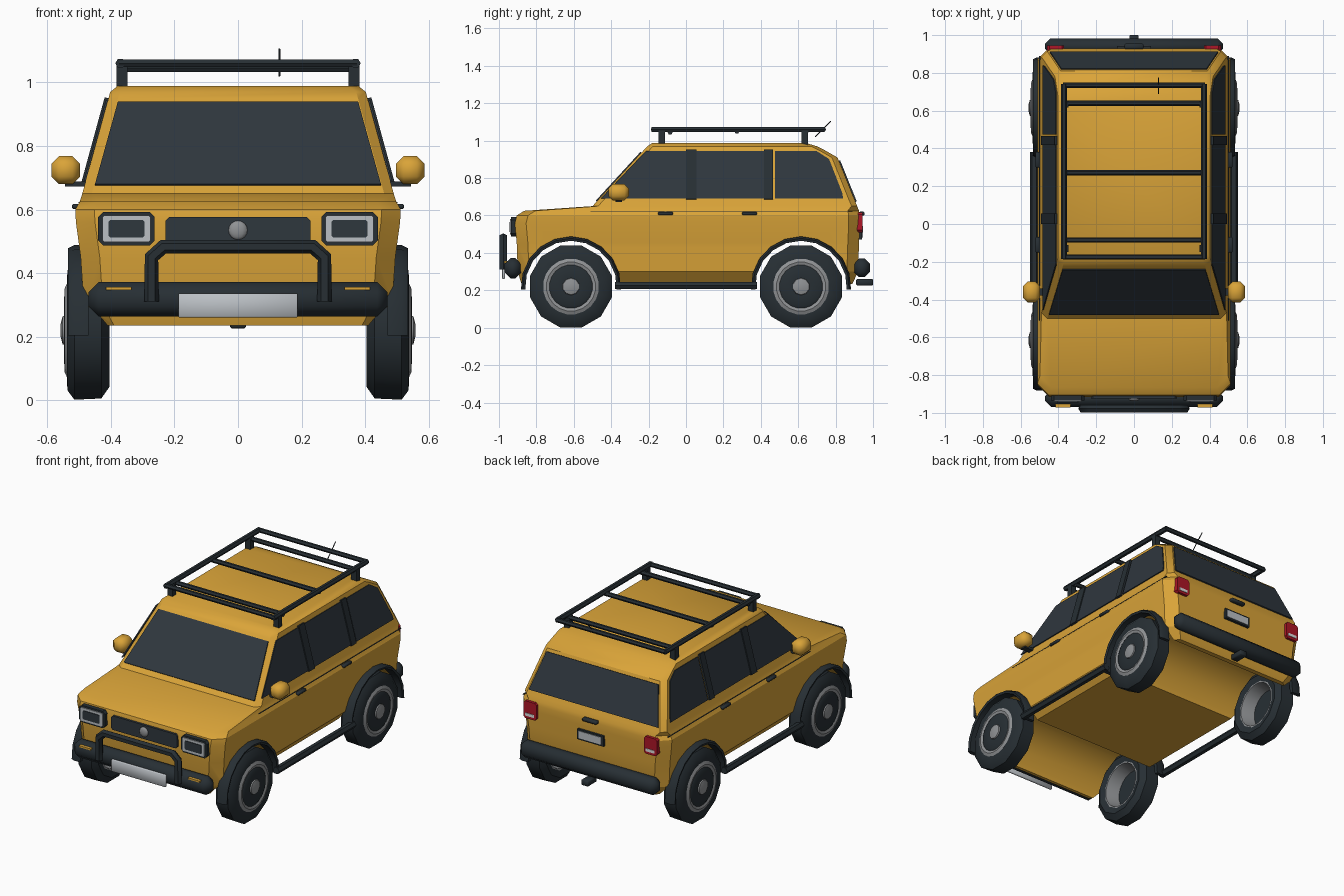
import bpy, bmesh, math
from math import sin, cos, pi
from mathutils import Vector

old = bpy.data.objects.get("Cube")
if old:
    bpy.data.objects.remove(old)


def material(name, rgb):
    m = bpy.data.materials.new(name)
    m.use_nodes = True
    m.diffuse_color = (*rgb, 1)
    m.node_tree.nodes["Principled BSDF"].inputs["Base Color"].default_value = (*rgb, 1)
    return m


PAINT = material("amber paint", (0.70, 0.37, 0.04))
TRIM = material("dark trim", (0.02, 0.028, 0.034))
GLASS = material("tinted glass", (0.028, 0.038, 0.048))
SILVER = material("light silver", (0.5, 0.53, 0.56))
STEEL = material("steel", (0.28, 0.29, 0.3))
RED = material("lamp red", (0.42, 0.008, 0.02))
WHITE = material("lamp white", (0.75, 0.75, 0.75))


def finish(name, bm, mat, angle=30):
    bmesh.ops.remove_doubles(bm, verts=bm.verts, dist=1e-5)
    bmesh.ops.recalc_face_normals(bm, faces=bm.faces)
    mesh = bpy.data.meshes.new(name)
    bm.to_mesh(mesh)
    bm.free()
    ob = bpy.data.objects.new(name, mesh)
    bpy.context.collection.objects.link(ob)
    mesh.materials.append(mat)
    smooth(ob, angle)
    return ob


def smooth(ob, angle):
    bpy.ops.object.select_all(action='DESELECT')
    ob.select_set(True)
    bpy.context.view_layer.objects.active = ob
    if angle:
        bpy.ops.object.shade_smooth_by_angle(angle=math.radians(angle))


def loft(name, rings, mat, closed=False, angle=30):
    """Skin a list of equal-length rings; cap the ends or join them."""
    bm = bmesh.new()
    rows = [[bm.verts.new(p) for p in r] for r in rings]
    n = len(rows[0])
    for a, b in zip(rows, rows[1:] + (rows[:1] if closed else [])):
        for i in range(n):
            bm.faces.new((a[i], a[(i + 1) % n], b[(i + 1) % n], b[i]))
    if not closed:
        bm.faces.new(rows[0])
        bm.faces.new(rows[-1])
    return finish(name, bm, mat, angle)


def plate(name, pts, out, mat):
    """Extrude a flat outline by the vector out."""
    return loft(name, [[Vector(p) for p in pts], [Vector(p) + Vector(out) for p in pts]], mat, angle=0)


def box(name, centre, size, mat, bevel=0.0):
    bm = bmesh.new()
    bmesh.ops.create_cube(bm, size=1)
    for v in bm.verts:
        v.co = Vector(c + d * s for c, d, s in zip(centre, v.co, size))
    if bevel:
        bmesh.ops.bevel(bm, geom=bm.edges[:], offset=bevel, segments=1, affect='EDGES')
    return finish(name, bm, mat, 0 if not bevel else 50)


def tube(name, pts, r, mat=TRIM):
    cu = bpy.data.curves.new(name, 'CURVE')
    cu.dimensions = '3D'
    cu.bevel_depth, cu.bevel_resolution, cu.use_fill_caps = r, 1, True
    sp = cu.splines.new('POLY')
    sp.points.add(len(pts) - 1)
    for q, p in zip(sp.points, pts):
        q.co = (*p, 1)
    ob = bpy.data.objects.new(name, cu)
    bpy.context.collection.objects.link(ob)
    cu.materials.append(mat)
    smooth(ob, 0)
    bpy.ops.object.convert(target='MESH')
    smooth(bpy.context.object, 50)


def lathe(name, profile, s, y, z, mat, n=12, closed=False, angle=40):
    """Turn (x, radius) points about an axle along x."""
    rings = []
    for x, r in profile:
        turn = [2 * pi * (i + 0.5) / n for i in range(n)]
        rings.append([(s * x, y + r * cos(a), z + r * sin(a)) for a in turn])
    return loft(name, rings, mat, closed, angle)


def clipped(x0, x1, z0, z1, y, c):
    """Rectangle facing front or back with clipped corners."""
    return [(x0 + c, y, z0), (x1 - c, y, z0), (x1, y, z0 + c), (x1, y, z1 - c),
            (x1 - c, y, z1), (x0 + c, y, z1), (x0, y, z1 - c), (x0, y, z0 + c)]


# Body shell: stacked plan outlines (height, front, rear, half width, corner)
def outline(z, yf, yr, hw, c):
    half = [(hw - c, yf), (hw, yf + c), (hw, yr - c), (hw - c, yr)]
    return [(x, y, z) for x, y in half] + [(-x, y, z) for x, y in reversed(half)]


LEVELS = [(0.235, -0.88, 0.89, 0.43, 0.04), (0.30, -0.90, 0.92, 0.485, 0.06),
          (0.45, -0.905, 0.925, 0.495, 0.06), (0.56, -0.915, 0.93, 0.51, 0.06),
          (0.60, -0.905, 0.93, 0.512, 0.06), (0.625, -0.865, 0.925, 0.498, 0.06),
          (0.65, -0.50, 0.915, 0.49, 0.03), (0.91, -0.262, 0.81, 0.4185, 0.03),
          (0.95, -0.225, 0.74, 0.4076, 0.03), (0.97, -0.207, 0.70, 0.402, 0.03),
          (0.988, -0.18, 0.64, 0.38, 0.03)]
body = loft("body", [outline(*l) for l in LEVELS], PAINT)

# Wheel wells cut through the shell
AXLES = {"front": -0.615, "rear": 0.615}
HUB_Z = 0.22
for end, y in AXLES.items():
    cutter = lathe("well_cutter", [(-0.7, 0.25), (0.7, 0.25)], 1, y, HUB_Z, PAINT, n=16)
    cutter.hide_render = True
    mod = body.modifiers.new("well", 'BOOLEAN')
    mod.operation, mod.solver, mod.object = 'DIFFERENCE', 'EXACT', cutter
    bpy.context.view_layer.objects.active = body
    bpy.ops.object.modifier_apply(modifier=mod.name)
    bpy.data.objects.remove(cutter)
smooth(body, 30)


# Windscreen and rear window
def screen_y(z):
    return -0.5 + (z - 0.65) * 0.917


def rear_y(z):
    return 0.915 - (z - 0.65) * 0.404


def pane(name, x0, z0, x1, z1, depth, out):
    plate(name, [(-x0, depth(z0), z0), (x0, depth(z0), z0), (x1, depth(z1), z1), (-x1, depth(z1), z1)], out, GLASS)


pane("windscreen", 0.45, 0.675, 0.378, 0.935, screen_y, (0, -0.005, 0.005))
pane("rear_window", 0.445, 0.672, 0.385, 0.892, rear_y, (0, 0.007, 0.003))

for s, side in ((1, "left"), (-1, "right")):
    def wall(pts):
        return [(s * (0.498 - 0.274 * (z - 0.62)), y, z) for y, z in pts]

    # Side windows and door pillars
    windows = {"front": [(-0.455, 0.69), (0, 0.69), (0, 0.942), (-0.215, 0.942)],
               "middle": [(0.055, 0.69), (0.418, 0.69), (0.418, 0.942), (0.055, 0.942)],
               "rear": [(0.475, 0.69), (0.84, 0.69), (0.835, 0.72), (0.765, 0.9), (0.70, 0.942), (0.475, 0.942)]}
    for place, pts in windows.items():
        plate(f"{side}_{place}_window", wall(pts), (s * 0.006, 0, 0.0016), GLASS)
    for y0, y1 in ((0.0, 0.056), (0.418, 0.465)):
        plate(f"{side}_pillar", wall([(y0, 0.685), (y1, 0.685), (y1, 0.95), (y0, 0.95)]),
              (s * 0.012, 0, 0.003), TRIM)

    # Belt line, door handles, side step, mirror
    box(f"{side}_belt_line", (s * 0.498, 0.19, 0.622), (0.008, 1.4, 0.004), TRIM)
    for y in (-0.11, 0.34):
        box(f"{side}_door_handle", (s * 0.51, y, 0.61), (0.025, 0.08, 0.016), TRIM, 0.004)
    tube(f"{side}_side_step", [(s * 0.528, -0.38, 0.226), (s * 0.528, 0.38, 0.226)], 0.022)
    box(f"{side}_mirror_arm", (s * 0.5, -0.36, 0.68), (0.09, 0.035, 0.016), TRIM)
    box(f"{side}_mirror", (s * 0.542, -0.36, 0.724), (0.09, 0.11, 0.088), PAINT, 0.024)

    # Wheels and arch flares
    for end, y in AXLES.items():
        tag = f"{side}_{end}"
        lathe(tag + "_tyre", [(0.415, 0.146), (0.405, 0.185), (0.43, 0.222), (0.515, 0.226), (0.537, 0.195),
                              (0.538, 0.146)], s, y, HUB_Z, TRIM, closed=True)
        lathe(tag + "_rim", [(0.415, 0.148), (0.538, 0.150), (0.546, 0.132), (0.54, 0.113), (0.5, 0.118),
                             (0.415, 0.136)], s, y, HUB_Z, STEEL, n=20, closed=True)
        lathe(tag + "_wheel_disc", [(0.50, 0.118), (0.54, 0.118), (0.548, 0.105), (0.545, 0.05)],
              s, y, HUB_Z, TRIM, n=20)
        lathe(tag + "_hub_cap", [(0.54, 0.048), (0.552, 0.044), (0.558, 0.02)], s, y, HUB_Z, STEEL, n=10)
        arc = [pi * (i / 10 * 1.04 - 0.02) for i in range(11)]
        flare = [[(s * x, y + r * cos(a), HUB_Z + r * sin(a)) for x, r in
                  ((0.47, 0.245), (0.53, 0.245), (0.535, 0.258), (0.515, 0.268), (0.47, 0.268))] for a in arc]
        loft(tag + "_arch_flare", flare, TRIM)

    # Headlights, fog strips, tail lights
    lo, hi = sorted((s * 0.262, s * 0.44))
    for part, inset, y, mat in (("bezel", 0, -0.935, TRIM), ("ring", 0.014, -0.941, SILVER),
                                ("lens", 0.032, -0.945, GLASS)):
        plate(f"{side}_headlight_{part}", clipped(lo + inset, hi - inset, 0.487 + inset * 0.8, 0.592 - inset * 0.8,
                                                  y, 0.016 if not inset else 0.005), (0, 0.04, 0), mat)
    box(f"{side}_fog_strip", (s * 0.375, -0.962, 0.352), (0.08, 0.02, 0.01), PAINT)
    lo, hi = sorted((s * 0.37, s * 0.46))
    plate(f"{side}_tail_light", clipped(lo, hi, 0.51, 0.617, 0.90, 0.012), (0, 0.044, 0), RED)
    box(f"{side}_reverse_light", (s * 0.415, 0.944, 0.535), (0.06, 0.006, 0.018), WHITE)

    # Rack side rails and feet
    tube(f"{side}_rack_rail", [(s * 0.37, -0.185, 1.06), (s * 0.37, 0.74, 1.06)], 0.016)
    for y in (-0.13, 0.635):
        box(f"{side}_rack_foot", (s * 0.365, y, 1.015), (0.035, 0.035, 0.08), TRIM)

# Roof rack cross bars and aerial
for y, z in ((-0.175, 1.06), (-0.085, 1.045), (0.272, 1.05), (0.64, 1.045), (0.735, 1.06)):
    tube("rack_cross_bar", [(-0.375, y, z), (0.375, y, z)], 0.014)
tube("aerial", [(0.13, 0.69, 1.02), (0.13, 0.775, 1.105)], 0.003)

# Nose: grille, badge disc, bumper, bull bar, number plate
plate("grille", clipped(-0.228, 0.228, 0.49, 0.577, -0.925, 0.012), (0, 0.03, 0), GLASS)
bm = bmesh.new()
bmesh.ops.create_uvsphere(bm, u_segments=12, v_segments=8, radius=0.03)
for v in bm.verts:
    v.co = (v.co.x, v.co.y * 0.4 - 0.926, v.co.z + 0.535)
finish("grille_stud", bm, STEEL, 60)
box("front_bumper", (0, -0.925, 0.318), (0.94, 0.09, 0.108), TRIM, 0.032)
bar = [(0.272, 0.31), (0.272, 0.45), (0.235, 0.483)]
tube("bull_bar", [(x, -0.977, z) for x, z in bar] + [(-x, -0.977, z) for x, z in reversed(bar)], 0.023)
box("front_number_plate", (0, -0.975, 0.298), (0.375, 0.015, 0.075), SILVER, 0.003)

# Tail: bumper, tow hitch, number plate, tailgate handle
box("rear_bumper", (0, 0.94, 0.32), (0.94, 0.085, 0.1), TRIM, 0.028)
box("tow_hitch", (0, 0.955, 0.243), (0.05, 0.09, 0.034), TRIM, 0.005)
box("rear_plate_frame", (0, 0.932, 0.505), (0.18, 0.02, 0.065), TRIM)
box("rear_number_plate", (0, 0.941, 0.505), (0.155, 0.008, 0.045), SILVER)
box("tailgate_handle", (0, 0.94, 0.61), (0.1, 0.03, 0.02), TRIM, 0.005)
